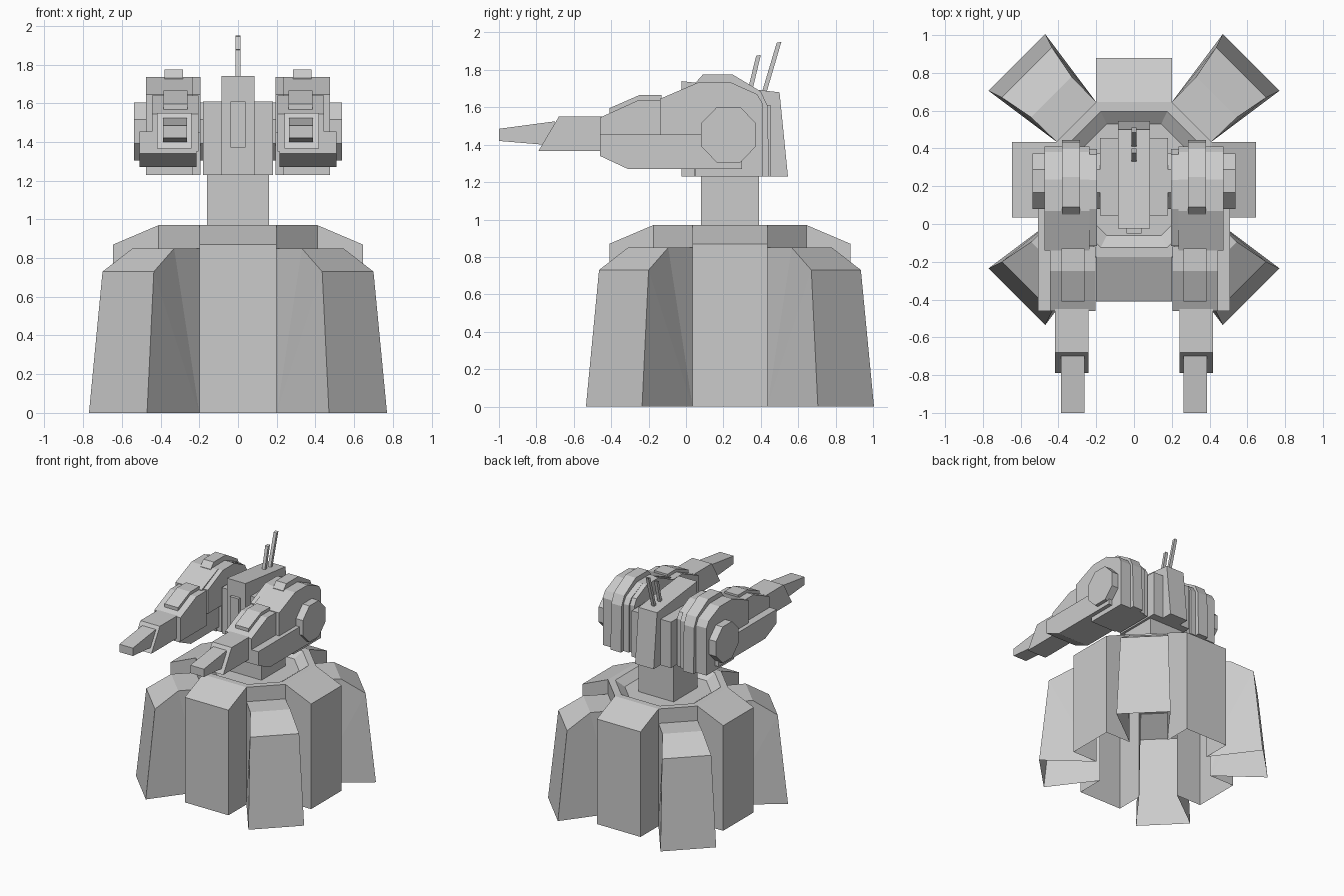
import bpy, bmesh, math
from mathutils import Vector, Matrix

cube = bpy.data.objects.get("Cube")
if cube:
    bpy.data.objects.remove(cube, do_unlink=True)

grey = bpy.data.materials.new("plain_grey")
grey.use_nodes = True
COLOUR = (0.6, 0.6, 0.6, 1)
grey.diffuse_color = COLOUR
grey.node_tree.nodes["Principled BSDF"].inputs["Base Color"].default_value = COLOUR
CY = 0.235  # centre line of the base and turret


def finish(bm, name):
    bmesh.ops.remove_doubles(bm, verts=bm.verts, dist=0.0005)
    bmesh.ops.recalc_face_normals(bm, faces=bm.faces)
    mesh = bpy.data.meshes.new(name)
    bm.to_mesh(mesh)
    bm.free()
    mesh.materials.append(grey)
    obj = bpy.data.objects.new(name, mesh)
    bpy.context.collection.objects.link(obj)
    return obj


def prism(name, profile, x0, x1, inset=0.0):
    """Extrude a (y, z) profile from x0 to x1; inset shrinks the x1 end."""
    bm = bmesh.new()
    n = len(profile)
    cy = sum(p[0] for p in profile) / n
    cz = sum(p[1] for p in profile) / n
    s = 1 - inset
    a = [bm.verts.new((x0, y, z)) for y, z in profile]
    b = [bm.verts.new((x1, cy + (y - cy) * s, cz + (z - cz) * s)) for y, z in profile]
    bm.faces.new(a)
    bm.faces.new(b[::-1])
    for i in range(n):
        j = (i + 1) % n
        bm.faces.new((a[i], a[j], b[j], b[i]))
    return finish(bm, name)


def box(name, x0, x1, y0, y1, z0, z1):
    return prism(name, [(y0, z0), (y1, z0), (y1, z1), (y0, z1)], x0, x1)


# Hollow skirt base: one quarter (a straight buttress and a splayed one), turned four times
bm = bmesh.new()
straight = [
    [(-.2, .645, 0), (.2, .645, 0), (.2, .645, .87), (-.2, .645, .87)],
    [(-.2, .645, .87), (.2, .645, .87), (.2, .41, .97), (-.2, .41, .97)],
    [(-.2, .41, .97), (.2, .41, .97), (.176, .36, .97), (-.176, .36, .97)],
    [(-.176, .36, .97), (.176, .36, .97), (.144, .295, .92), (-.144, .295, .92)],
    [(-.144, .295, .92), (.144, .295, .92), (0, 0, .92)],
]
splayed = [
    [(.47, .77, 0), (.77, .47, 0), (.70, .435, .73), (.435, .70, .73)],
    [(.435, .70, .73), (.70, .435, .73), (.545, .33, .85), (.33, .545, .85)],
    [(.33, .545, .85), (.545, .33, .85), (.41, .2, .85), (.2, .41, .85)],
    [(.2, .41, .85), (.41, .2, .85), (.41, .2, .97), (.2, .41, .97)],
    [(.2, .41, .97), (.41, .2, .97), (.36, .176, .97), (.176, .36, .97)],
    [(.176, .36, .97), (.36, .176, .97), (.295, .144, .92), (.144, .295, .92)],
    [(.144, .295, .92), (.295, .144, .92), (0, 0, .92)],
]
# side walls, written for one side and swapped across the diagonal for the other
walls = [
    [(.2, .645, 0), (.2, .41, 0), (.2, .41, .85), (.2, .41, .97), (.2, .645, .87)],
    [(.2, .41, 0), (.47, .77, 0), (.435, .70, .73)],
    [(.2, .41, 0), (.435, .70, .73), (.33, .545, .85)],
    [(.2, .41, 0), (.33, .545, .85), (.2, .41, .85)],
]
quarter = straight + splayed + walls + [[(y, x, z) for x, y, z in f] for f in walls]
for k in range(4):
    turn = Matrix.Translation((0, CY, 0)) @ Matrix.Rotation(k * math.pi / 2, 4, 'Z')
    for f in quarter:
        bm.faces.new([bm.verts.new(turn @ Vector(p)) for p in f])
finish(bm, "skirt_base")

# Neck and head
box("neck", -.16, .16, .08, .39, .92, 1.24)
prism("head", [(-.025, 1.23), (.545, 1.23), (.5, 1.68), (-.025, 1.74)], -.085, .085)
box("head_front_plate", -.04, .04, -.05, -.02, 1.37, 1.61)
box("shoulder_block", -.18, .18, .045, .455, 1.23, 1.61)

# Two raked antennas
for name, y0, z0, y1, z1 in (("long_antenna", .40, 1.66, .485, 1.95),
                             ("short_antenna", .325, 1.67, .375, 1.88)):
    prism(name, [(y0, z0), (y0 + .025, z0), (y1 + .025, z1), (y1, z1 - .005)], -.013, .013)

# Weapon arms, built alike on both sides
octagon = [(.2275 + .159 * math.cos(math.pi / 8 + i * math.pi / 4),
            1.453 + .162 * math.sin(math.pi / 8 + i * math.pi / 4)) for i in range(8)]
body = [(.05, 1.23), (.41, 1.23), (.41, 1.62), (.38, 1.67), (.235, 1.735), (.07, 1.735),
        (-.14, 1.645), (-.14, 1.45), (.05, 1.45)]
ridge = [(.07, 1.23), (.445, 1.23), (.435, 1.61), (.40, 1.685), (.25, 1.775), (.09, 1.775),
         (.05, 1.73)]
forearm = [(-.46, 1.35), (-.12, 1.35), (-.12, 1.64), (-.25, 1.64), (-.46, 1.545)]
top_plate = [(-.41, 1.56), (-.13, 1.62), (-.13, 1.665), (-.25, 1.665), (-.41, 1.595)]
lower = [(-.46, 1.34), (-.31, 1.27), (.30, 1.27), (.30, 1.455), (-.46, 1.455)]
sleeve = [(-.79, 1.365), (-.45, 1.365), (-.45, 1.55), (-.68, 1.55)]
barrel = [(-1.0, 1.42), (-.70, 1.395), (-.70, 1.525), (-1.0, 1.485)]
for side, s in (("left", 1), ("right", -1)):
    for name, profile, x0, x1, inset in (
            ("arm_body", body, .235, .475, 0),
            ("arm_inner_plate", [(y * .93 + .015, z) for y, z in body], .195, .236, 0),
            ("arm_ridge", ridge, .285, .38, 0),
            ("arm_pivot_disc", octagon, .47, .538, 0),
            ("arm_axle", octagon, .17, .20, 0),
            ("forearm", forearm, .205, .445, 0),
            ("forearm_top_plate", top_plate, .262, .385, 0),
            ("forearm_lower_guard", lower, .215, .508, 0),
            ("barrel_sleeve", sleeve, .24, .418, 0),
            ("barrel", barrel, .263, .387, 0)):
        prism(side + "_" + name, profile, s * x0, s * x1, inset)
